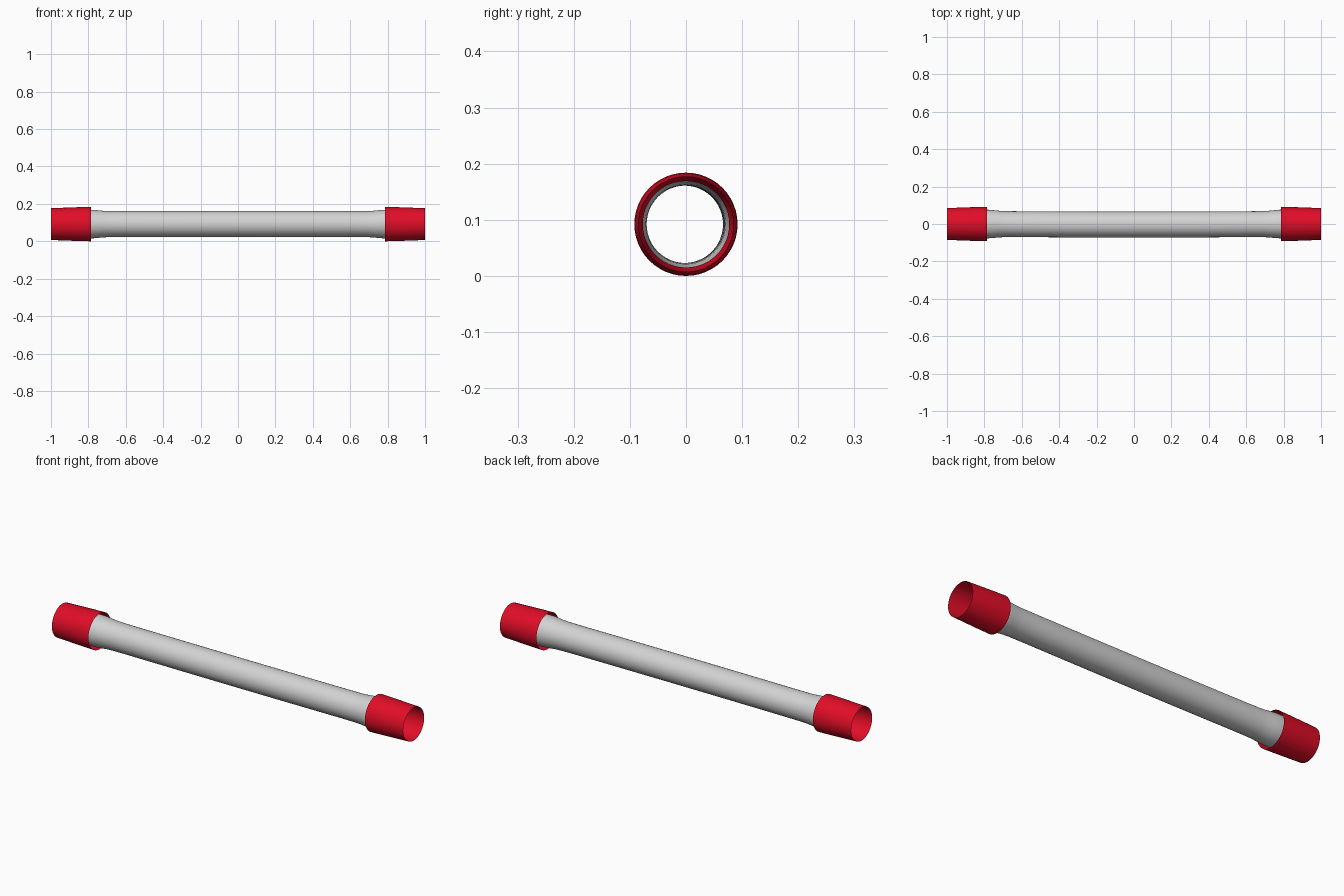
import bpy, bmesh, math

cube = bpy.data.objects.get("Cube")
if cube:
    bpy.data.objects.remove(cube)

SIDES = 48
AXIS_Z = 0.092


def material(name, rgb):
    m = bpy.data.materials.new(name)
    m.use_nodes = True
    m.diffuse_color = (*rgb, 1)
    bsdf = m.node_tree.nodes["Principled BSDF"]
    bsdf.inputs["Base Color"].default_value = (*rgb, 1)
    bsdf.inputs["Roughness"].default_value = 0.6
    return m


def bow(x):
    """Slight sideways bow of the tube, straight at the ends."""
    return -0.003 * math.cos(min(abs(x) / 0.8, 1) * math.pi / 2)


def revolve(name, profile, mat):
    """Sweep rings of (x, radius) along the bowed axis; ends stay open."""
    bm = bmesh.new()
    rings = []
    for x, r in profile:
        ring = []
        for k in range(SIDES):
            a = 2 * math.pi * k / SIDES
            ring.append(bm.verts.new((x, bow(x) + r * math.cos(a),
                                      AXIS_Z + r * math.sin(a))))
        rings.append(ring)
    for p, q in zip(rings, rings[1:]):
        for k in range(SIDES):
            n = (k + 1) % SIDES
            bm.faces.new((p[k], p[n], q[n], q[k]))
    mesh = bpy.data.meshes.new(name)
    bm.to_mesh(mesh)
    bm.free()
    mesh.materials.append(mat)
    ob = bpy.data.objects.new(name, mesh)
    bpy.context.collection.objects.link(ob)
    bpy.ops.object.select_all(action='DESELECT')
    ob.select_set(True)
    bpy.context.view_layer.objects.active = ob
    bpy.ops.object.shade_smooth_by_angle(angle=math.radians(35))


def mirrored(path):
    return [(-x, r) for x, r in reversed(path)]


grey = material("light_grey", (0.65, 0.65, 0.65))
red = material("red", (0.75, 0.004, 0.02))

# Hollow tube with flared ends
half = [(0, 0.069), (0.2, 0.069), (0.4, 0.069), (0.6, 0.069), (0.69, 0.0695),
        (0.72, 0.071), (0.75, 0.074), (0.78, 0.0765), (0.84, 0.077)]
revolve("tube", mirrored(half)[:-1] + half, grey)

# End sleeves: outer wall, then the inner wall back to the tube
sleeve = [(0.787, 0.092), (0.85, 0.0905), (1, 0.085), (0.84, 0.077)]
revolve("left_sleeve", sleeve, red)
revolve("right_sleeve", mirrored(sleeve), red)
